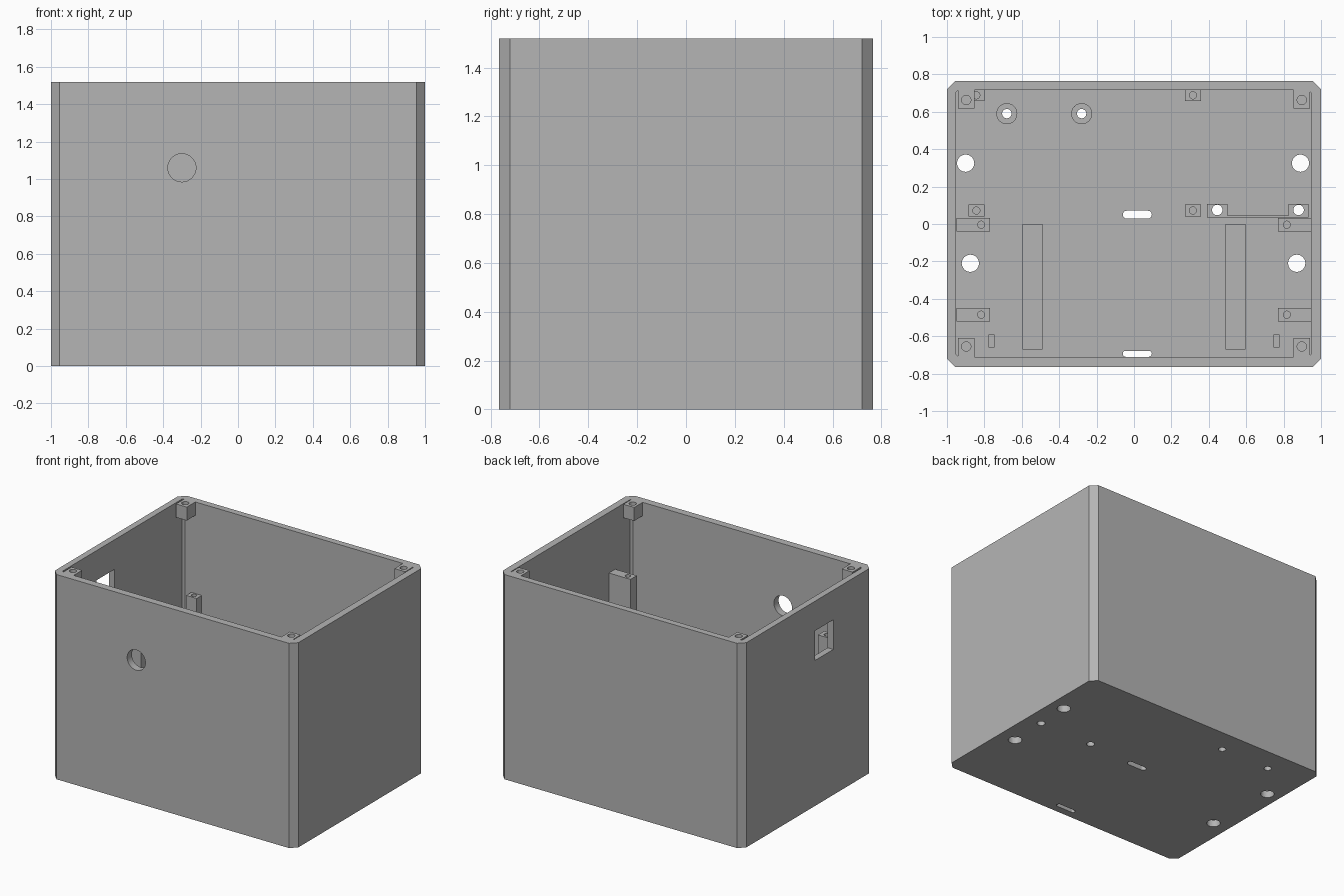
import bpy
import bmesh
from math import cos, sin, tau

if "Cube" in bpy.data.objects:
    bpy.data.objects.remove(bpy.data.objects["Cube"])

HEIGHT, FLOOR = 1.52, 0.05

grey = bpy.data.materials.new("plain_grey")
grey.use_nodes = True
COLOUR = (0.46, 0.46, 0.46, 1)
grey.diffuse_color = COLOUR
grey.node_tree.nodes["Principled BSDF"].inputs["Base Color"].default_value = COLOUR


# Outlines
def rect(x0, x1, y0, y1, chamfer=0):
    c = chamfer
    if not c:
        return [(x0, y0), (x1, y0), (x1, y1), (x0, y1)]
    return [(x0 + c, y0), (x1 - c, y0), (x1, y0 + c), (x1, y1 - c),
            (x1 - c, y1), (x0 + c, y1), (x0, y1 - c), (x0, y0 + c)]


def disc(x, y, r, n=32):
    return [(x + r * cos(tau * i / n), y + r * sin(tau * i / n)) for i in range(n)]


def slot(x0, x1, y, r, n=12):
    turn = [tau / 2 * i / n for i in range(n + 1)]
    right = [(x1 - r + r * sin(a), y - r * cos(a)) for a in turn]
    left = [(x0 + r - r * sin(a), y + r * cos(a)) for a in turn]
    return right + left


# Solid made by extruding an outline, along z or along y
def prism(name, outline, lo, hi, along_y=False):
    bm = bmesh.new()
    place = (lambda u, v: (u, lo, v)) if along_y else (lambda u, v: (u, v, lo))
    face = bm.faces.new([bm.verts.new(place(u, v)) for u, v in outline])
    grown = bmesh.ops.extrude_face_region(bm, geom=[face])["geom"]
    shift = (0, hi - lo, 0) if along_y else (0, 0, hi - lo)
    bmesh.ops.translate(bm, vec=shift,
                        verts=[g for g in grown if isinstance(g, bmesh.types.BMVert)])
    bmesh.ops.recalc_face_normals(bm, faces=bm.faces)
    mesh = bpy.data.meshes.new(name)
    bm.to_mesh(mesh)
    bm.free()
    mesh.materials.append(grey)
    obj = bpy.data.objects.new(name, mesh)
    bpy.context.scene.collection.objects.link(obj)
    return obj


# Subtract cutters, keep the result as a plain mesh
def carve(obj, cutters):
    for c in cutters:
        c.hide_render = True
        mod = obj.modifiers.new("cut", "BOOLEAN")
        mod.operation, mod.solver, mod.object = "DIFFERENCE", "EXACT", c
    deps = bpy.context.evaluated_depsgraph_get()
    mesh = bpy.data.meshes.new_from_object(obj.evaluated_get(deps))
    obj.modifiers.clear()
    obj.data = mesh
    for c in cutters:
        bpy.data.objects.remove(c)
    return obj


# Column with a hole sunk from its top
def post(name, outline, lo, hi, hole, depth):
    return carve(prism(name, outline, lo, hi),
                 [prism("cutter", disc(*hole), hi - depth, hi + 0.1)])


# Floor holes
screw_holes = [(-0.68, 0.59, 0.025), (-0.28, 0.59, 0.025),
               (0.445, 0.075, 0.028), (0.88, 0.075, 0.028)]
big_holes = [(-0.9, 0.325, 0.046), (0.89, 0.325, 0.046),
             (-0.875, -0.21, 0.046), (0.87, -0.21, 0.046)]
outlines = [disc(*h) for h in screw_holes + big_holes]
outlines += [slot(-0.06, 0.095, 0.05, 0.021), slot(-0.06, 0.095, -0.694, 0.016)]

# Case with cavity, floor holes, round front hole and square side window
cutters = [prism("cutter", rect(-0.953, 0.947, -0.71, 0.717, 0.015), FLOOR, HEIGHT + 0.1)]
cutters += [prism("cutter", o, -0.1, FLOOR + 0.02) for o in outlines]
cutters.append(prism("cutter", disc(-0.3, 1.06, 0.075, 48), -0.9, -0.6, along_y=True))
cutters.append(prism("cutter", rect(-1.1, -0.9, -0.3, -0.085), 1.08, 1.3))
carve(prism("case", rect(-1, 1, -0.765, 0.765, 0.045), 0, HEIGHT), cutters)

# Lid screw blocks and wall-mounted columns, on both sides
for side, s in (("right", -1), ("left", 1)):
    for end, y0, y1, hy in (("front", -0.71, -0.61, -0.655), ("back", 0.617, 0.717, 0.663)):
        x0, x1 = sorted((s * 0.853, s * 0.941))
        post(f"{end}_{side}_lid_block", rect(x0, x1, y0, y1),
             HEIGHT - 0.1, HEIGHT, (s * 0.897, hy, 0.025), 0.08)
    for end, y in (("front", -0.485), ("middle", -0.004)):
        x0, x1 = sorted((s * 0.77, s * 0.95))
        post(f"{end}_{side}_wall_column", rect(x0, x1, y - 0.037, y + 0.037),
             FLOOR, 1.07, (s * 0.817, y, 0.019), 0.15)
    # Raised floor rails and small stops
    x0, x1 = sorted((s * 0.488, s * 0.597))
    prism(f"{side}_floor_rail", rect(x0, x1, -0.67, 0), FLOOR, FLOOR + 0.05)
    x0, x1 = sorted((s * 0.745, s * 0.778))
    prism(f"{side}_floor_stop", rect(x0, x1, -0.66, -0.59), FLOOR, FLOOR + 0.08)

# Board standoffs
for end, y0, y1, hy in (("front", 0.04, 0.103, 0.072), ("back", 0.658, 0.717, 0.688)):
    for side, x in (("right", -0.843), ("left", 0.315)):
        post(f"{end}_{side}_standoff", rect(x - 0.043, x + 0.043, y0, y1),
             FLOOR, 0.84, (x, hy, 0.019), 0.15)

# Round floor bosses and square feet, drilled through
for i, (x, y, r) in enumerate(screw_holes):
    if i < 2:
        post(f"round_boss_{i}", disc(x, y, 0.056), FLOOR, FLOOR + 0.05, (x, y, r), 0.2)
    else:
        post(f"bracket_foot_{i}", rect(x - 0.055, x + 0.054, 0.036, 0.107),
             FLOOR, FLOOR + 0.08, (x, y, r), 0.2)
prism("bracket_rib", rect(0.498, 0.826, 0.036, 0.046), FLOOR, FLOOR + 0.08)
